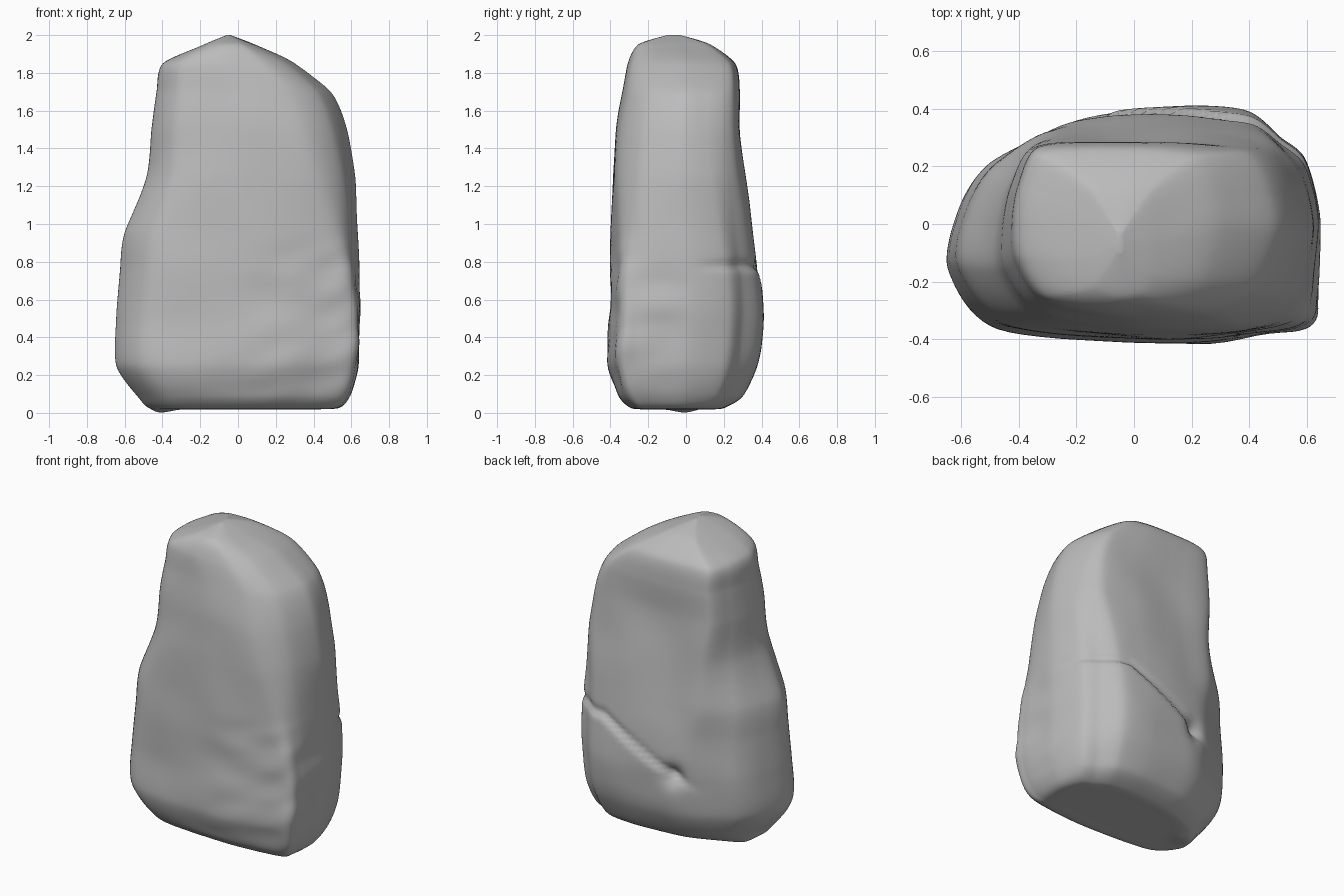
import bpy
import bmesh
from math import exp
from mathutils import Vector, noise

cube = bpy.data.objects.get("Cube")
if cube:
    bpy.data.objects.remove(cube, do_unlink=True)

# Stone material
stone = bpy.data.materials.new("grey_stone")
stone.use_nodes = True
grey = (0.5, 0.5, 0.5, 1)
stone.diffuse_color = grey
shader = next(n for n in stone.node_tree.nodes if n.type == 'BSDF_PRINCIPLED')
shader.inputs["Base Color"].default_value = grey
shader.inputs["Roughness"].default_value = 0.9

# Height, then left, right, front and back limits of the boulder
LEVELS = [
    (.02, -.3, .35, -.2, .12), (.025, -.46, .53, -.29, .2), (.09, -.53, .59, -.36, .3),
    (.25, -.645, .635, -.415, .365), (.5, -.645, .65, -.405, .395),
    (.75, -.62, .64, -.4, .38), (.95, -.6, .635, -.395, .355),
    (1.25, -.485, .62, -.39, .315), (1.5, -.46, .575, -.37, .29),
    (1.7, -.43, .49, -.335, .285), (1.85, -.395, .3, -.305, .26),
    (1.95, -.18, .09, -.25, .13), (2, -.06, -.04, -.1, -.03),
]
# Plan outlines inside those limits, near the foot and near the crown
FOOT = [(1, .05), (.91, .58), (.77, .75), (.6, .95), (.3, 1), (-.15, .95), (-.4, .86),
        (-.77, .55), (-.93, .18), (-1, -.35), (-.72, -.87), (.2, -1), (.89, -.87), (.98, -.6)]
CROWN = [(1, 0), (.96, .45), (.88, .75), (.74, .92), (.3, 1), (-.3, 1), (-.8, .94),
         (-.95, .52), (-1, .1), (-.98, -.35), (-.74, -.82), (-.1, -1), (.52, -.94), (.85, -.62)]
STEPS = 10


def smooth(low, high, value):
    t = min(1, max(0, (value - low) / (high - low)))
    return t * t * (3 - 2 * t)


def section(level):
    z, left, right, front, back = level
    blend = smooth(.5, 1.6, z)
    centre = Vector(((left + right) / 2, (front + back) / 2, z))
    points = []
    for a, b in zip(FOOT, CROWN):
        p = Vector(a).lerp(Vector(b), blend)
        points.append(centre + Vector((p.x * (right - left) / 2, p.y * (back - front) / 2, 0)))
    return points


def spline(points, closed):
    """Curve through the points, with soft corners."""
    n = len(points)
    result = []
    for i in range(n if closed else n - 1):
        a, b, c, d = [points[k % n if closed else min(n - 1, max(0, k))]
                      for k in range(i - 1, i + 3)]
        for s in range(STEPS):
            t = s / STEPS
            start, end = (c - a) * .4, (d - b) * .4
            result.append(b + start * t + (3 * (c - b) - 2 * start - end) * t ** 2
                          + (2 * (b - c) + start + end) * t ** 3)
    return result if closed else result + [points[-1]]


# Loft the sections into a closed body
columns = [spline(column, False) for column in zip(*[section(level) for level in LEVELS])]
bm = bmesh.new()
rings = [[bm.verts.new(p) for p in spline(ring, True)] for ring in zip(*columns)]
count = len(rings[0])
for lower, upper in zip(rings, rings[1:]):
    for i in range(count):
        j = (i + 1) % count
        bm.faces.new((lower[i], lower[j], upper[j], upper[i]))
bm.faces.new(rings[0][::-1])
bm.faces.new(rings[-1])


def relief(p):
    """Outward offset of the weathered surface."""
    x, y, z = p
    # Overlapping lower slab at the back and left side
    edge = min(.58 + .54 * x, .76)
    back = smooth(0, .25, y) * smooth(-.35, -.1, x)
    amount = .018 * smooth(-.02, .02, edge - z) * back * smooth(.1, .35, z) * smooth(.7, .35, x)
    # Crack above the slab and the pit at its end
    amount -= .012 * back * exp(-((z - edge - .02) / .025) ** 2)
    amount -= .045 * exp(-(p - Vector((-.16, .36, .5))).length_squared / .004)
    # Shallow scoop in the upper back
    amount -= .012 * exp(-(p - Vector((.05, .3, 1.45))).length_squared / .06)
    # Chipped ledges low on the front, faint waviness elsewhere
    chips = smooth(1.0, .7, z) * smooth(.1, -.2, y) * smooth(-.1, .5, x)
    amount += .02 * chips * noise.noise(Vector((x * 4, y * 3, z * 7 - x * 2)))
    amount += .008 * noise.noise(p * 3.2)
    return amount * smooth(.02, .15, z) * smooth(2, 1.85, z)


bm.normal_update()
moves = [(v, v.normal * relief(v.co)) for v in bm.verts]
for v, move in moves:
    v.co += move
    # Small foot under the right end
    reach = (v.co - Vector((-.42, 0, .02))).length_squared
    v.co.z -= .02 * exp(-reach / .006)

mesh = bpy.data.meshes.new("boulder")
bm.to_mesh(mesh)
bm.free()
mesh.materials.append(stone)
boulder = bpy.data.objects.new("boulder", mesh)
bpy.context.collection.objects.link(boulder)
bpy.ops.object.select_all(action='DESELECT')
bpy.context.view_layer.objects.active = boulder
boulder.select_set(True)
bpy.ops.object.shade_smooth()
